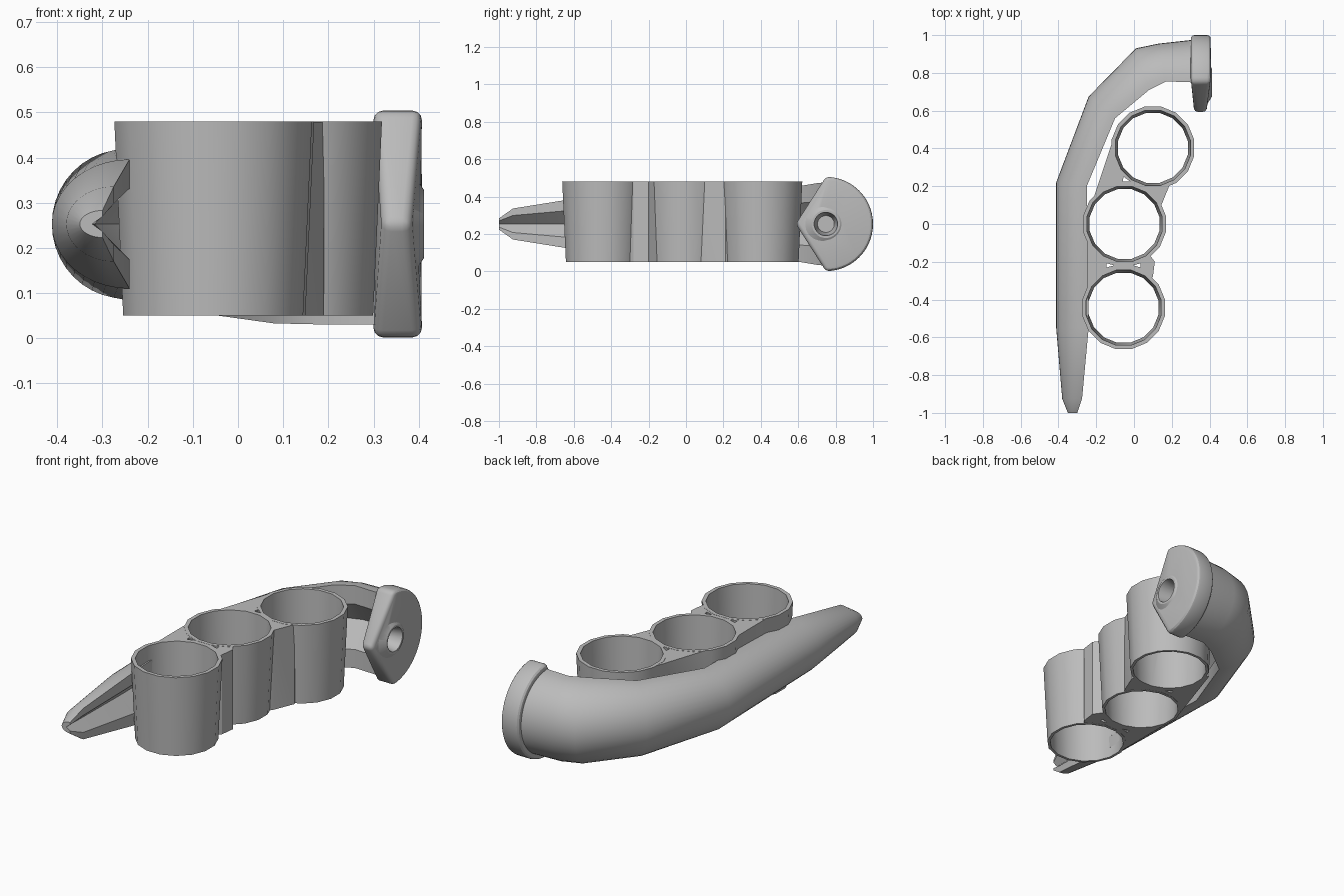
import bpy, bmesh, math
from mathutils import Vector

cube = bpy.data.objects.get("Cube")
if cube:
    bpy.data.objects.remove(cube, do_unlink=True)

grey = bpy.data.materials.new("plain grey")
grey.use_nodes = True
grey.diffuse_color = (0.5, 0.5, 0.5, 1)
grey.node_tree.nodes["Principled BSDF"].inputs["Base Color"].default_value = (0.5, 0.5, 0.5, 1)

MID = 0.253


def finish(name, bm):
    bmesh.ops.recalc_face_normals(bm, faces=bm.faces)
    mesh = bpy.data.meshes.new(name)
    bm.to_mesh(mesh)
    bm.free()
    mesh.materials.append(grey)
    ob = bpy.data.objects.new(name, mesh)
    bpy.context.collection.objects.link(ob)
    return ob


def loft(name, sections):
    """Join equal-length closed sections and cap both ends."""
    bm = bmesh.new()
    rings = [[bm.verts.new(p) for p in s] for s in sections]
    n = len(rings[0])
    for a, b in zip(rings, rings[1:]):
        for i in range(n):
            j = (i + 1) % n
            bm.faces.new((a[i], a[j], b[j], b[i]))
    bm.faces.new(rings[0])
    bm.faces.new(rings[-1][::-1])
    return finish(name, bm)


def circle(cx, cy, r, z, n=16):
    return [(cx + r * math.cos(2 * math.pi * (i + 0.5) / n),
             cy + r * math.sin(2 * math.pi * (i + 0.5) / n), z) for i in range(n)]


def prism(name, outline, z0, z1):
    return loft(name, [[(x, y, z) for x, y in outline] for z in (z0, z1)])


def activate(ob):
    bpy.ops.object.select_all(action='DESELECT')
    ob.select_set(True)
    bpy.context.view_layer.objects.active = ob


def combine(ob, other, operation):
    other.hide_render = True
    mod = ob.modifiers.new("combine", 'BOOLEAN')
    mod.operation = operation
    mod.solver = 'EXACT'
    mod.object = other
    activate(ob)
    bpy.ops.object.modifier_apply(modifier=mod.name)
    bpy.data.objects.remove(other, do_unlink=True)


def smooth(ob, degrees):
    activate(ob)
    bpy.ops.object.shade_smooth_by_angle(angle=math.radians(degrees))


# Three drafted finger rings joined by webs
BOTTOM, TOP = 0.05, 0.48
centres = [(-0.055, -0.443), (-0.05, 0.0), (0.1, 0.403)]
rings = None
for x, y in centres:
    ring = loft("finger_rings", [circle(x, y, 0.203, BOTTOM), circle(x, y, 0.223, TOP)])
    if rings:
        combine(rings, ring, 'UNION')
    else:
        rings = ring
webs = [
    [(-0.245, -0.4), (0.0, -0.4), (0.1, -0.28), (0.11, -0.2), (0.0, -0.05), (-0.245, -0.05)],
    [(-0.25, 0.03), (0.1, 0.03), (0.145, 0.1), (0.19, 0.21), (0.1, 0.4), (-0.1, 0.48)],
]
for outline in webs:
    combine(rings, prism("web", outline, BOTTOM + 0.001, TOP - 0.001), 'UNION')
for x, y in centres:
    hole = loft("finger_hole", [circle(x, y, 0.188, BOTTOM - 0.01), circle(x, y, 0.203, TOP + 0.01)])
    combine(rings, hole, 'DIFFERENCE')

# Small triangular slots in the webs
slots = [[(-0.055 + s * 0.09, -0.208), (-0.055 + s * 0.09, -0.23), (-0.055 + s * 0.05, -0.219)]
         for s in (-1, 1)]
slots.append([(-0.055, 0.25), (-0.06, 0.225), (-0.02, 0.225)])
for outline in slots:
    combine(rings, prism("slot", outline, 0, 0.6), 'DIFFERENCE')
smooth(rings, 28)

# Tapering curved guard: half-round outside, V groove facing the rings
# Each station: outer plan point, lip plan point, half height
stations = [
    ((-0.35, -1.0), (-0.3, -1.0), 0.03),
    ((-0.38, -0.925), (-0.275, -0.925), 0.083),
    ((-0.412, -0.55), (-0.24, -0.55), 0.143),
    ((-0.412, 0.22), (-0.25, 0.2), 0.165),
    ((-0.24, 0.675), (-0.1, 0.56), 0.195),
    ((0.01, 0.93), (0.08, 0.71), 0.22),
    ((0.13, 0.955), (0.17, 0.755), 0.222),
    ((0.31, 0.975), (0.31, 0.75), 0.222),
]


def guard_section(outer, lip, half):
    outer, lip = Vector(outer), Vector(lip)

    def at(depth, height):
        p = lip.lerp(outer, depth)
        return (p.x, p.y, MID + half * height)

    arc = [math.pi * (i / 20 - 0.5) for i in range(21)]
    pts = [at(math.cos(t), math.sin(t)) for t in arc]
    return pts + [at(0, 0.55), at(0.45, 0), at(0, -0.55)]


guard = loft("curved_guard", [guard_section(*s) for s in stations])
smooth(guard, 35)

# End cap: half disc with a narrow pointed front
RADIUS, CENTRE_Y = 0.252, 0.748
arc = [math.pi * (i / 28 - 0.5) for i in range(29)]
cap_sections = []
for x, tip_x in ((0.3, 0.32), (0.407, 0.382)):
    section = [(x, CENTRE_Y + RADIUS * math.cos(t), MID + RADIUS * math.sin(t)) for t in arc]
    cap_sections.append(section + [(tip_x, 0.587, MID)])
cap = loft("end_cap", cap_sections)
bevel = cap.modifiers.new("rounded rim", 'BEVEL')
bevel.width = 0.02
bevel.segments = 3
bevel.limit_method = 'ANGLE'
bevel.angle_limit = math.radians(40)
activate(cap)
bpy.ops.object.modifier_apply(modifier=bevel.name)


def side_cone(name, x0, r0, x1, r1, n):
    """Cone along x through the middle of the cap."""
    return loft(name, [[(x, CENTRE_Y + u, MID + v) for u, v, _ in circle(0, 0, r, 0, n)]
                       for x, r in ((x0, r0), (x1, r1))])


# Raised boss and tapered socket on the cap
combine(cap, side_cone("boss", 0.39, 0.11, 0.412, 0.075, 32), 'UNION')
combine(cap, side_cone("socket", 0.32, 0.045, 0.42, 0.065, 20), 'DIFFERENCE')
smooth(cap, 30)
